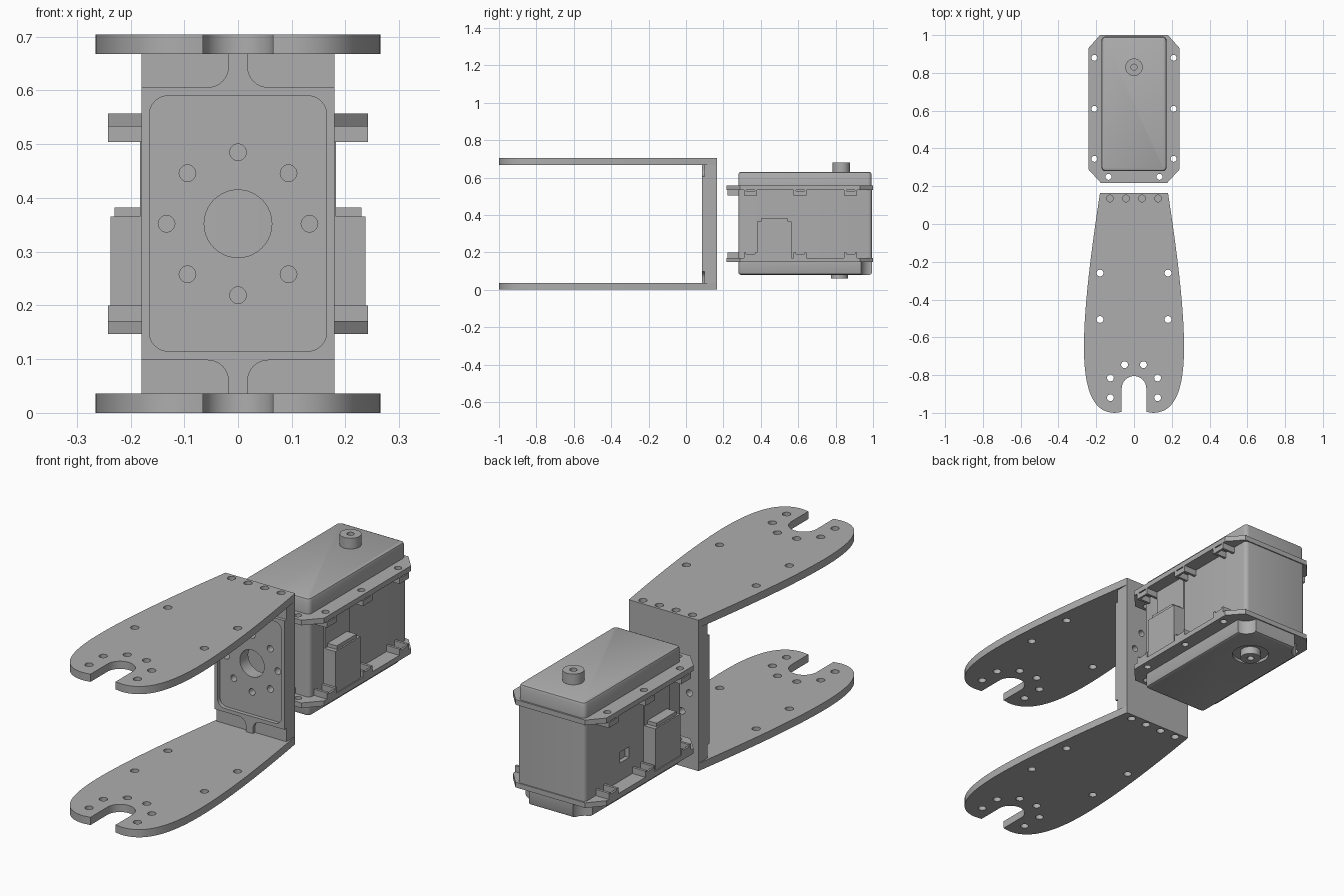
import bpy, bmesh, math
from mathutils import Vector, Matrix
from mathutils.geometry import interpolate_bezier

if "Cube" in bpy.data.objects:
    bpy.data.objects.remove(bpy.data.objects["Cube"])

grey = bpy.data.materials.new("plain grey")
grey.use_nodes = True
GREY = (0.42, 0.42, 0.42, 1)
grey.diffuse_color = GREY
grey.node_tree.nodes["Principled BSDF"].inputs["Base Color"].default_value = GREY


# ---- helpers: all add geometry to a bmesh ----
def box(bm, x0, x1, y0, y1, z0, z1):
    m = Matrix.Translation(((x0 + x1) / 2, (y0 + y1) / 2, (z0 + z1) / 2))
    m = m @ Matrix.Diagonal((x1 - x0, y1 - y0, z1 - z0, 1))
    return bmesh.ops.create_cube(bm, size=1, matrix=m)["verts"]


def rod(bm, x, y, z, r, length, axis="Z", seg=24):
    m = Matrix.Translation((x, y, z))
    if axis == "Y":
        m = m @ Matrix.Rotation(math.pi / 2, 4, "X")
    bmesh.ops.create_cone(bm, cap_ends=True, segments=seg, radius1=r, radius2=r,
                          depth=length, matrix=m)


def prism(bm, outline, lift, vec):
    face = bm.faces.new([bm.verts.new(lift(*p)) for p in outline])
    new = bmesh.ops.extrude_face_region(bm, geom=[face])["geom"]
    bmesh.ops.translate(bm, vec=vec, verts=[v for v in new if isinstance(v, bmesh.types.BMVert)])


def bevel(bm, test, width, seg):
    edges = [e for e in bm.edges if test(e.verts[0].co, e.verts[1].co)]
    bmesh.ops.bevel(bm, geom=edges, offset=width, segments=seg, profile=0.5, affect="EDGES")


def upright(a, b):
    return abs(a.z - b.z) > 0.03


def make(name, bm, cutters=()):
    """Finish a part: subtract the cutters, set material and shading."""
    def to_object(b, n):
        bmesh.ops.recalc_face_normals(b, faces=b.faces)
        mesh = bpy.data.meshes.new(n)
        b.to_mesh(mesh)
        b.free()
        o = bpy.data.objects.new(n, mesh)
        bpy.context.collection.objects.link(o)
        return o
    ob = to_object(bm, name)
    tools = [to_object(c, "cutter") for c in cutters]
    for t in tools:
        mod = ob.modifiers.new("cut", "BOOLEAN")
        mod.operation, mod.solver, mod.object = "DIFFERENCE", "EXACT", t
    if tools:
        dg = bpy.context.evaluated_depsgraph_get()
        mesh = bpy.data.meshes.new_from_object(ob.evaluated_get(dg))
        ob.modifiers.clear()
        ob.data = mesh
        for t in tools:
            bpy.data.objects.remove(t)
    ob.data.materials.clear()
    ob.data.materials.append(grey)
    bpy.ops.object.select_all(action="DESELECT")
    ob.select_set(True)
    bpy.context.view_layer.objects.active = ob
    bpy.ops.object.shade_smooth_by_angle(angle=math.radians(30))
    return ob


# ---- bracket arms: curved plates with a slot and screw holes ----
def curve(*pts):
    return [(p.x, p.y) for p in interpolate_bezier(*[Vector((x, y, 0)) for x, y in pts], 20)]


half = curve((.18, .165), (.2, .03), (.265, -.38), (.265, -.65))
half += curve((.265, -.65), (.265, -.86), (.225, -1), (.1, -1))[1:] + [(.065, -.995)]
half += [(.065 * math.cos(a), -.87 + .065 * math.sin(a))
         for a in [i * math.pi / 24 for i in range(12)]]
arm_outline = half + [(0, -.805)] + [(-x, y) for x, y in reversed(half)]
arm_holes = [(.128, .135), (.043, .135), (.18, -.26), (.18, -.505),
             (.05, -.745), (.125, -.815), (.125, -.92)]
for name, z in (("lower_arm", 0), ("upper_arm", .668)):
    arm, holes = bmesh.new(), bmesh.new()
    prism(arm, arm_outline, lambda x, y: (x, y, z), (0, 0, .036))
    for x, y in arm_holes:
        for s in (-1, 1):
            rod(holes, s * x, y, z + .018, .018, .1)
    make(name, arm, [holes])

# ---- bracket web: block with a front pocket, holes and ribbed ends ----
MID = .352
web, pocket, bores, steps = (bmesh.new() for _ in range(4))
box(web, -.18, .18, .085, .165, .034, .67)
box(pocket, -.165, .165, .05, .103, .115, .59)
bevel(pocket, lambda a, b: abs(a.y - b.y) > .01, .035, 8)
rod(bores, 0, .13, MID, .063, .2, "Y", 40)
for i in range(8):
    a = i * math.pi / 4
    rod(bores, .133 * math.cos(a), .13, MID + .133 * math.sin(a), .0155, .2, "Y", 20)
fillet = [(.018 + .038 * (1 - math.cos(a)), .045 - .038 * math.sin(a) + .017)
          for a in [i * math.pi / 16 for i in range(9)]]
for s in (-1, 1):
    for up in (-1, 1):
        # corner step, with a fillet running into the central rib
        shape = [(.018, .1), (.2, .1), (.2, .024)] + fillet[::-1]
        prism(steps, shape, lambda u, v: (s * u, .05, MID + up * (.23 + v)), (0, .05, 0))
make("bracket_web", web, [pocket, bores, steps])

# ---- servo case ----
case, slot = bmesh.new(), bmesh.new()
box(case, -.175, .175, .28, .995, .15, .555)
bevel(case, upright, .02, 4)
box(slot, -.2, -.155, .67, .735, .255, .305)
make("servo_case", case, [slot])

top = bmesh.new()
box(top, -.172, .172, .28, .992, .55, .63)
bevel(top, upright, .02, 4)
bevel(top, lambda a, b: a.z > .62 and b.z > .62, .013, 2)
make("servo_top_cover", top)

base, scoops = bmesh.new(), bmesh.new()
box(base, -.172, .172, .28, .995, .08, .152)
bevel(base, upright, .02, 4)
bevel(base, lambda a, b: a.z < .09 and b.z < .09, .013, 2)
for s in (-1, 1):
    rod(scoops, s * .175, .998, .1, .062, .1, seg=32)
ring = bmesh.new()
rod(ring, 0, .82, .08, .082, .03, seg=40)
make("servo_bottom_cover", base, [scoops, ring])

# ---- output shaft and lower hub ----
for name, y, z0, z1, bore in (("output_shaft", .83, .62, .68, .68),
                              ("lower_hub", .82, .06, .12, .06)):
    shaft, hole = bmesh.new(), bmesh.new()
    rod(shaft, 0, y, (z0 + z1) / 2, .046, z1 - z0, seg=32)
    rod(hole, 0, y, bore, .016, .05)
    make(name, shaft, [hole])

# ---- mounting flanges with walls around the screw holes ----
quarter = [(.175, .217), (.242, .29), (.242, .93), (.18, 1)]
flange_outline = quarter + [(-x, y) for x, y in reversed(quarter)]
for name, z, side in (("lower_flange", .147, 1), ("upper_flange", .557, -1)):
    plate, holes, walls = bmesh.new(), bmesh.new(), bmesh.new()
    prism(plate, flange_outline, lambda x, y: (x, y, z), (0, 0, side * .024))
    z0, z1 = sorted((z + side * .02, z + side * .053))
    for s in (-1, 1):
        for x, y in ((.135, .25), (.21, .345), (.21, .61), (.21, .88)):
            rod(holes, s * x, y, z, .016, .1, seg=16)
        x0, x1 = sorted((s * .17, s * .242))
        for y in (.345, .61, .88):
            for d in (-.035, .023):
                box(walls, x0, x1, y + d, y + d + .012, z0, z1)
            e0, e1 = sorted((s * .232, s * .242))
            box(walls, e0, e1, y - .035, y + .035, z0, z0 + .024)
        x0, x1 = sorted((s * .09, s * .1))
        box(walls, x0, x1, .222, .285, z0, z1)
    make(name, plate, [holes])
    make(name + "_walls", walls)

# ---- side blocks with a raised cap and backing panel ----
for s, name in ((1, "left"), (-1, "right")):
    block = bmesh.new()
    for depth, y0, y1, z0, z1 in ((.237, .38, .565, .165, .365),
                                  (.23, .4, .545, .3, .382),
                                  (.182, .38, .565, .36, .54)):
        x0, x1 = sorted((s * .16, s * depth))
        box(block, x0, x1, y0, y1, z0, z1)
    make(name + "_side_block", block)
